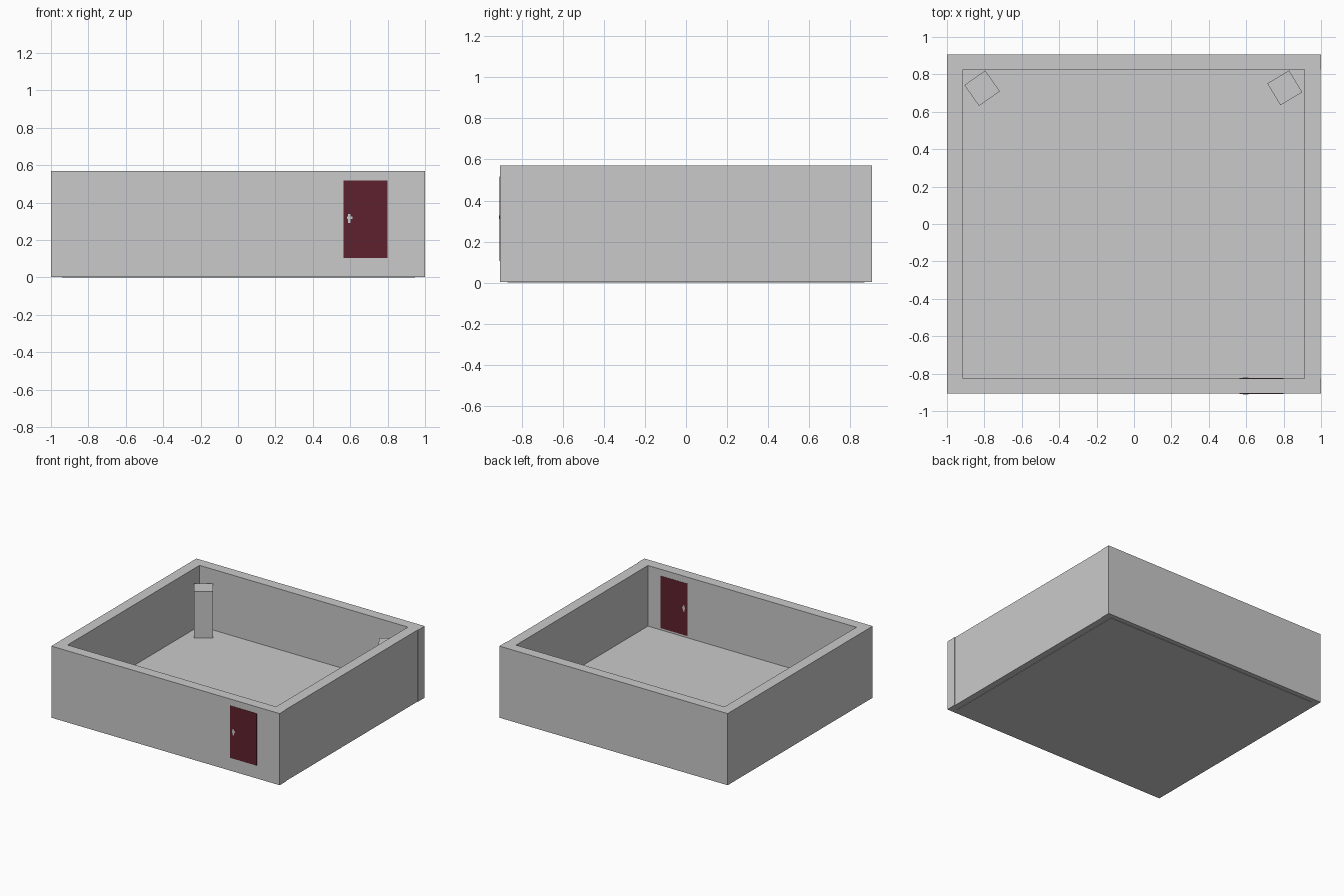
import bpy, math

if "Cube" in bpy.data.objects:
    bpy.data.objects.remove(bpy.data.objects["Cube"])


def material(name, rgb):
    m = bpy.data.materials.new(name)
    m.diffuse_color = (*rgb, 1)
    m.use_nodes = True
    m.node_tree.nodes["Principled BSDF"].inputs["Base Color"].default_value = m.diffuse_color
    return m


concrete = material("concrete grey", (0.59, 0.59, 0.60))
red = material("dark red", (0.112, 0.0155, 0.027))
metal = material("handle silver", (0.60, 0.60, 0.62))


def box(name, x, y, z, mat, turn=0):
    """Box from (min, max) ranges, turned in degrees about its own centre."""
    bpy.ops.mesh.primitive_cube_add(size=1)
    ob = bpy.context.object
    ob.name = name
    ob.location = [(r[0] + r[1]) / 2 for r in (x, y, z)]
    ob.scale = [r[1] - r[0] for r in (x, y, z)]
    ob.rotation_euler.z = math.radians(turn)
    ob.data.materials.append(mat)
    return ob


H = 0.57             # wall top
Y, YI = 0.907, 0.825  # outer and inner wall faces
FLOOR = 0.09

# Walls: the right one sits slightly back from the ends of its neighbours
walls = (0.003, H)
box("front_wall", (-1, 1), (-Y, -YI), walls, concrete)
box("back_wall", (-1, 1), (YI, Y), walls, concrete)
box("left_wall", (-1, -0.915), (-YI, YI), walls, concrete)
box("right_wall", (0.911, 0.996), (-YI, YI), walls, concrete)

# Floor slab, running under the walls
box("floor", (-0.94, 0.945), (-0.87, 0.87), (0, FLOOR), concrete)

# Turned pillars in the back corners
S = 0.068
for side, cx, cy, turn in (("left", -0.812, 0.726, 35), ("right", 0.806, 0.728, 31)):
    box(side + "_pillar", (cx - S, cx + S), (cy - S, cy + S), (FLOOR, 0.46), concrete, turn)

# Door plates and handles on both faces of the front wall
for side, face, out in (("outer", -Y, -1), ("inner", -YI, 1)):
    def plate(name, x, z, mat, depth):
        box(side + name, x, sorted((face, face + out * depth)), z, mat)
    plate("_door", (0.565, 0.80), (0.105, 0.518), red, 0.002)
    plate("_handle_plate", (0.589, 0.602), (0.291, 0.34), metal, 0.003)
    plate("_handle_lever", (0.584, 0.611), (0.311, 0.326), metal, 0.0035)
